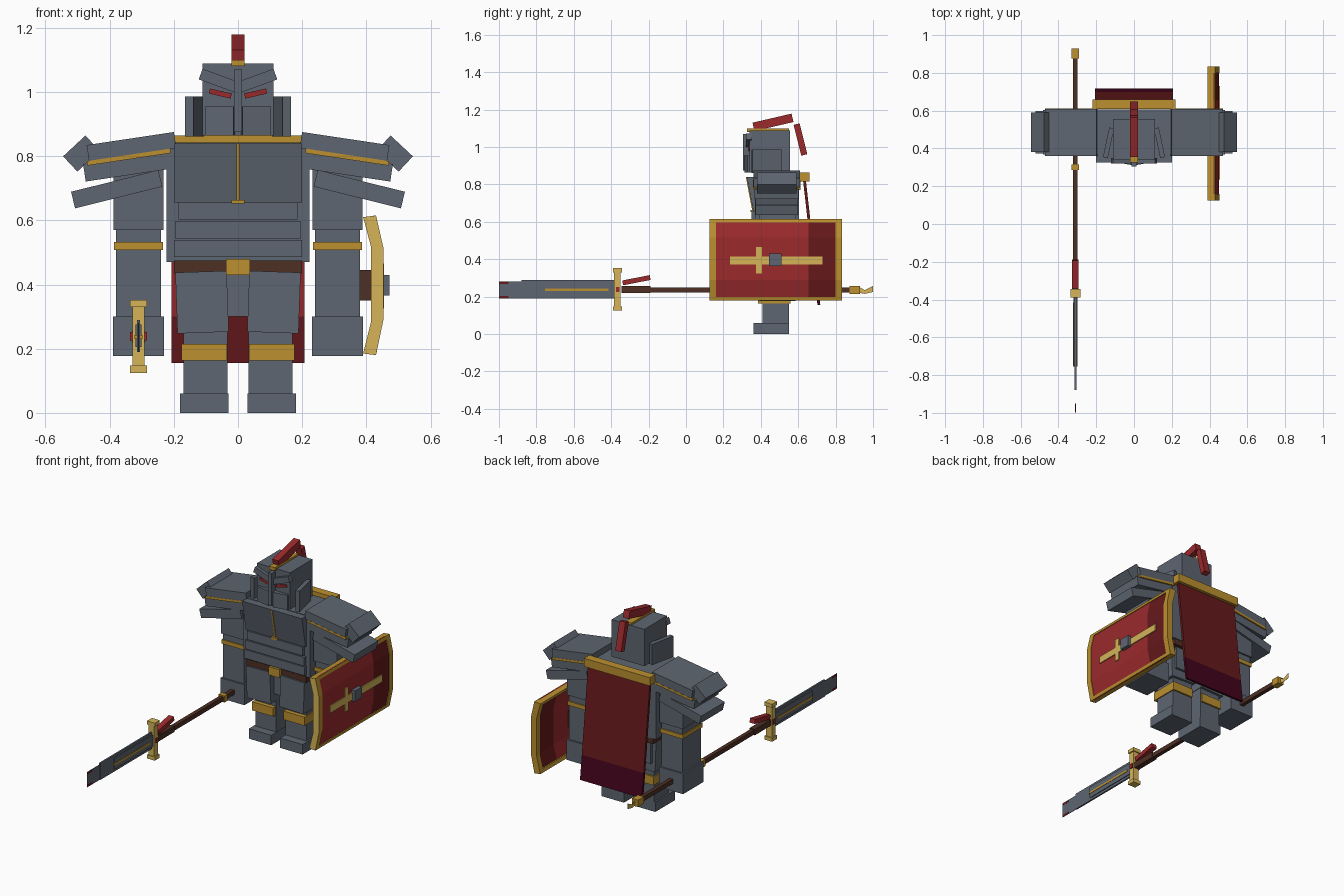
import bpy
import bmesh
from math import radians
from mathutils import Matrix, Vector

old = bpy.data.objects.get("Cube")
if old:
    bpy.data.objects.remove(old, do_unlink=True)


def material(name, red, green, blue):
    """Flat material from display colour values."""
    colour = [c ** 2.2 for c in (red, green, blue)] + [1]
    m = bpy.data.materials.new(name)
    m.use_nodes = True
    m.diffuse_color = colour
    m.node_tree.nodes["Principled BSDF"].inputs["Base Color"].default_value = colour
    return m


steel = material("steel", .37, .4, .44)
gold = material("gold", .73, .56, .2)
pale_gold = material("pale gold", .83, .7, .35)
red = material("red", .6, .18, .19)
dark_red = material("dark red", .4, .12, .13)
wine = material("wine", .27, .05, .13)
brown = material("brown", .31, .2, .16)


def finish(name, bm, mat):
    bmesh.ops.recalc_face_normals(bm, faces=bm.faces)
    mesh = bpy.data.meshes.new(name)
    bm.to_mesh(mesh)
    bm.free()
    mesh.materials.append(mat)
    obj = bpy.data.objects.new(name, mesh)
    bpy.context.collection.objects.link(obj)
    return obj


def slab(name, mat, centre, size, axis="X", angle=0):
    """Block given by centre and size, turned about one axis."""
    bm = bmesh.new()
    bmesh.ops.create_cube(bm, size=1)
    turn = Matrix.Rotation(radians(angle), 4, axis)
    bm.transform(Matrix.Translation(centre) @ turn @ Matrix.Diagonal((*size, 1)))
    return finish(name, bm, mat)


def box(name, mat, xs, ys, zs):
    """Upright block given by its ranges."""
    spans = (xs, ys, zs)
    return slab(name, mat, [(a + b) / 2 for a, b in spans], [abs(b - a) for a, b in spans])


def wide(name, mat, half, ys, zs):
    return box(name, mat, (-half, half), ys, zs)


def prism(name, mat, points, along, lo, hi):
    """Profile drawn across one axis and extruded along it."""
    place = {"X": lambda a, b: (lo, a, b), "Y": lambda a, b: (a, lo, b)}[along]
    bm = bmesh.new()
    face = bm.faces.new([bm.verts.new(place(a, b)) for a, b in points])
    ext = bmesh.ops.extrude_face_region(bm, geom=[face])["geom"]
    step = Vector((hi - lo, 0, 0)) if along == "X" else Vector((0, hi - lo, 0))
    bmesh.ops.translate(bm, verts=[v for v in ext if isinstance(v, bmesh.types.BMVert)], vec=step)
    return finish(name, bm, mat)


# Torso, belt and layered belly plates
wide("torso", steel, .222, (.37, .605), (.47, .843))
wide("pelvis", steel, .17, (.39, .58), (.3, .45))
wide("belt", brown, .2, (.365, .6), (.435, .475))
wide("buckle", gold, .037, (.345, .37), (.43, .48))
for i, (half, low) in enumerate([(.2, .485), (.197, .543), (.186, .602)]):
    wide(f"belly_plate_{i}", steel, half, (.35, .4), (low, low + .053))
chest = [(.36, .655), (.325, .84), (.4, .84), (.4, .655)]
prism("chest_plate", steel, chest, "X", -.2, .2)
trim = [(.354, .66), (.32, .84), (.33, .84), (.364, .66)]
prism("chest_trim", gold, trim, "X", -.004, .004)
wide("chest_clasp", gold, .02, (.345, .36), (.652, .664))

# Helmet with ridge, cheeks, brows and eye slits
wide("helmet", steel, .11, (.34, .555), (.865, 1.088))
wide("helmet_ridge", steel, .012, (.305, .35), (.875, 1.07))
wide("crest_mount", gold, .02, (.325, .55), (1.08, 1.1))
slab("crest_top", red, (0, .465, 1.132), (.04, .214, .046), "X", 13)
slab("crest_tail", red, (0, .612, 1.04), (.04, .033, .17), "X", 14)

for s, side in ((-1, "right"), (1, "left")):
    def span(a, b):
        return (s * a, s * b)

    slab(f"{side}_cheek", steel, (s * .055, .34, .91), (.09, .04, .09), "Z", s * 10)
    slab(f"{side}_brow", steel, (s * .06, .335, 1.035), (.12, .03, .035), "Y", s * -20)
    slab(f"{side}_eye", red, (s * .055, .338, .995), (.07, .009, .016), "Y", s * -13)
    slab(f"{side}_neck_guard", steel, (s * .135, .43, .923), (.026, .16, .125), "Z", s * 12)

    # Stacked shoulder armour sloping outward
    slab(f"{side}_shoulder_top", steel, (s * .332, .485, .83), (.275, .25, .05), "Y", s * 8.5)
    slab(f"{side}_shoulder_trim", gold, (s * .34, .485, .797), (.262, .252, .014), "Y", s * 8.5)
    slab(f"{side}_shoulder_base", steel, (s * .345, .485, .768), (.27, .235, .055), "Y", s * 8.5)
    slab(f"{side}_shoulder_point", steel, (s * .488, .485, .808), (.095, .21, .065), "Y", s * 43)
    slab(f"{side}_shoulder_flap", steel, (s * .378, .485, .697), (.28, .225, .053), "Y", s * 14)

    # Arms
    box(f"{side}_upper_arm", steel, span(.232, .388), (.39, .585), (.57, .76))
    box(f"{side}_forearm", steel, span(.24, .38), (.4, .575), (.29, .58))
    box(f"{side}_arm_band", gold, span(.234, .386), (.393, .582), (.508, .532))
    box(f"{side}_gauntlet", steel, span(.23, .39), (.39, .585), (.177, .3))

    # Legs
    slab(f"{side}_thigh_guard", steel, (s * .112, .46, .345), (.16, .21, .19), "Y", s * 2)
    box(f"{side}_leg", steel, span(.032, .17), (.41, .55), (.05, .3))
    box(f"{side}_knee_band", gold, span(.035, .176), (.385, .56), (.163, .215))
    box(f"{side}_boot", steel, span(.03, .18), (.36, .55), (0, .06))

# Cape: bright lining, dark back, wine-coloured hem
wide("cape_bar", gold, .22, (.61, .66), (.815, .865))
cape = prism("cape", dark_red, [(.625, .83), (.64, .83), (.7, .3), (.685, .3)], "X", -.207, .207)
hem = prism("cape_hem", wine, [(.685, .3), (.7, .3), (.718, .155), (.703, .155)], "X", -.207, .207)
for obj, lining in ((cape, red), (hem, dark_red)):
    obj.data.materials.append(lining)
    for f in obj.data.polygons:
        f.material_index = int(f.normal.y < -.5)

# Bent shield with gold frame
outer = [(.43, .615), (.453, .515), (.453, .29), (.43, .18)]
inner = [(.39, .185), (.415, .285), (.415, .515), (.39, .61)]
for name, lo in (("front", .125), ("rear", .8)):
    rim = prism(f"shield_{name}_rim", gold, outer + inner, "Y", lo, lo + .035)
    rim.data.materials.append(pale_gold)
    for f in rim.data.polygons:
        f.material_index = int(f.normal.y < -.5)
face = [(x - .004, z) for x, z in outer]
back = [(x + .012, z) for x, z in inner]
prism("shield_panel", red, face + back, "Y", .16, .655)
prism("shield_shaded_panel", dark_red, face + back, "Y", .655, .8)
top = [(.43, .615), (.434, .597), (.396, .59), (.39, .61)]
prism("shield_top_rim", gold, top, "Y", .16, .8)
prism("shield_bottom_rim", gold, [(x, .795 - z) for x, z in top], "Y", .16, .8)
box("shield_emblem_bar", pale_gold, (.446, .455), (.235, .73), (.372, .415))
box("shield_emblem_cross", pale_gold, (.446, .455), (.375, .405), (.325, .465))
box("shield_boss", steel, (.445, .472), (.445, .51), (.365, .43))
box("shield_grip", brown, (.375, .42), (.44, .53), (.35, .445))


# Polearm held in the right hand
def pole_part(name, mat, half, ys, zs):
    return box(name, mat, (-.31 - half, -.31 + half), ys, zs)


pole_part("pole", brown, .012, (-.34, .88), (.223, .25))
pole_part("pole_grip", brown, .017, (-.345, -.19), (.22, .256))
pole_part("pole_ring", gold, .02, (.285, .315), (.217, .257))
pole_part("pommel", gold, .02, (.875, .93), (.215, .257))
fishtail = [(.93, .25), (.955, .235), (1, .257), (1, .225), (.955, .215), (.93, .22)]
prism("pommel_tail", pale_gold, fishtail, "X", -.311, -.309)
slab("pennant", red, (-.31, -.265, .288), (.034, .15, .026), "X", 11)
pole_part("guard", pale_gold, .019, (-.385, -.35), (.14, .335))
for name, low in (("upper", .33), ("lower", .125)):
    pole_part(f"{name}_guard_cap", pale_gold, .026, (-.39, -.343), (low, low + .022))
pole_part("guard_gem", red, .027, (-.375, -.355), (.225, .252))
pole_part("blade", steel, .005, (-.88, -.385), (.19, .29))
pole_part("blade_core", steel, .01, (-.75, -.385), (.205, .275))
pole_part("blade_stripe", gold, .012, (-.755, -.415), (.23, .243))
pole_part("blade_tip", steel, .001, (-1, -.87), (.19, .282))
for name, low in (("upper", .268), ("lower", .191)):
    pole_part(f"{name}_tip_mark", dark_red, .002, (-.998, -.95), (low, low + .013))
